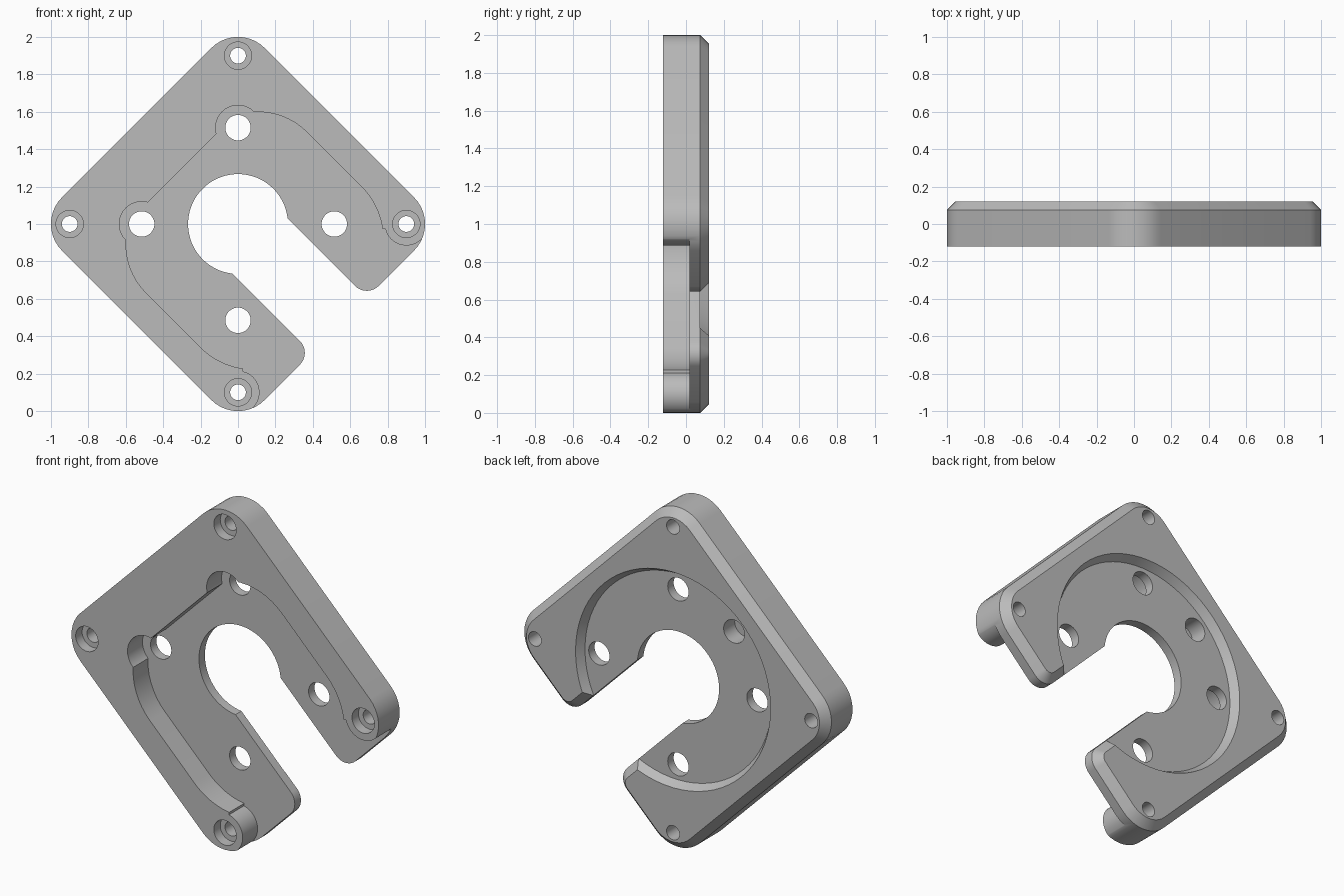
import bpy, bmesh
from math import sin, cos, asin, sqrt, radians, degrees

if "Cube" in bpy.data.objects:
    bpy.data.objects.remove(bpy.data.objects["Cube"], do_unlink=True)

FRONT, BACK = -0.121, 0.121      # plate faces
POCKET, RECESS = 0.018, 0.073    # floor depths of front pocket and back recess
CHAMFER = 0.046
CORNER, CORNER_R = 0.566, 0.2    # rounded corners of the square
SIDE = CORNER + CORNER_R
SLOT, BORE, TIP_R = 0.208, 0.267, 0.09

grey = bpy.data.materials.new("plain grey")
grey.use_nodes = True
colour = (0.5, 0.5, 0.5, 1)
grey.diffuse_color = colour
grey.node_tree.nodes["Principled BSDF"].inputs["Base Color"].default_value = colour


def place(u, v, y):
    """u runs towards the slot opening, v across it; the square stands on a corner."""
    return ((u + v) / sqrt(2), y, 1 + (v - u) / sqrt(2))


def arc(u, v, r, a, b, n=10):
    steps = [radians(a + (b - a) * i / n) for i in range(n + 1)]
    return [(u + r * cos(t), v + r * sin(t)) for t in steps]


def mirrored(half):
    return half + [(u, -v) for u, v in reversed(half)]


def loft(name, rings):
    """Solid through matching outlines, each given as (points, y)."""
    bm = bmesh.new()
    loops = [[bm.verts.new(place(u, v, y)) for u, v in pts] for pts, y in rings]
    for low, high in zip(loops, loops[1:]):
        for i in range(len(low)):
            bm.faces.new((low[i - 1], low[i], high[i], high[i - 1]))
    bm.faces.new(loops[0])
    bm.faces.new(loops[-1])
    bmesh.ops.recalc_face_normals(bm, faces=bm.faces)
    mesh = bpy.data.meshes.new(name)
    bm.to_mesh(mesh)
    bm.free()
    mesh.materials.append(grey)
    obj = bpy.data.objects.new(name, mesh)
    bpy.context.collection.objects.link(obj)
    return obj


def circle(u, v, r, n=40):
    return arc(u, v, r, 0, 360 - 360 / n, n - 1)


def outline(d):
    """Slotted square outline, inset by d."""
    bore = BORE + d
    meet = degrees(asin((SLOT + d) / bore))
    half = arc(0, 0, bore, 180 - 4, meet, 24)
    half += arc(SIDE - TIP_R, SLOT + TIP_R, TIP_R - d, -90, 0)
    half += arc(CORNER, CORNER, CORNER_R - d, 0, 90)
    half += arc(-CORNER, CORNER, CORNER_R - d, 90, 180)
    return mirrored(half)


plate = loft("mounting_plate", [(outline(0), FRONT), (outline(0), BACK - CHAMFER),
                                (outline(CHAMFER), BACK)])


def cut(shape):
    mod = plate.modifiers.new("cut", "BOOLEAN")
    mod.operation = "DIFFERENCE"
    mod.solver = "EXACT"
    mod.object = shape
    shape.hide_render = True
    bpy.context.view_layer.update()
    evaluated = plate.evaluated_get(bpy.context.evaluated_depsgraph_get())
    mesh = bpy.data.meshes.new_from_object(evaluated)
    plate.modifiers.clear()
    plate.data = mesh
    bpy.data.objects.remove(shape, do_unlink=True)


def drill(u, v, r, start, end):
    cut(loft("hole_cutter", [(circle(u, v, r), start), (circle(u, v, r), end)]))


# Front pocket, open at the slot end, leaving round screw posts at the arm tips
post, hole = 0.9 / sqrt(2), 0.515 / sqrt(2)
pocket = arc(-0.085, 0.235, 0.373, 155, 90)
pocket += arc(0.325, 0.208, 0.4, 90, 53)
pocket += arc(post, post, 0.115, -122, 40, 20)
pocket.append((1, post + 0.074))
cut(loft("pocket_cutter", [(mirrored(pocket), FRONT - 0.1), (mirrored(pocket), POCKET)]))
for side in (-1, 1):
    drill(-hole, side * hole, 0.12, FRONT - 0.1, POCKET)

# Round tapered recess in the back
cut(loft("recess_cutter", [(circle(0, 0, 0.607, 72), RECESS),
                           (circle(0, 0, 0.635, 72), BACK),
                           (circle(0, 0, 0.635, 72), BACK + 0.1)]))

# Inner through holes and counterbored corner holes
for su in (-1, 1):
    for sv in (-1, 1):
        drill(su * hole, sv * hole, 0.068, -0.3, 0.3)
        drill(su * post, sv * post, 0.042, -0.3, 0.3)
        drill(su * post, sv * post, 0.073, FRONT - 0.1, FRONT + 0.06)

# Blind hole in the back
drill(-0.515, 0, 0.068, -0.03, 0.3)

bpy.ops.object.select_all(action="DESELECT")
plate.select_set(True)
bpy.context.view_layer.objects.active = plate
bpy.ops.object.shade_smooth_by_angle(angle=radians(30))
